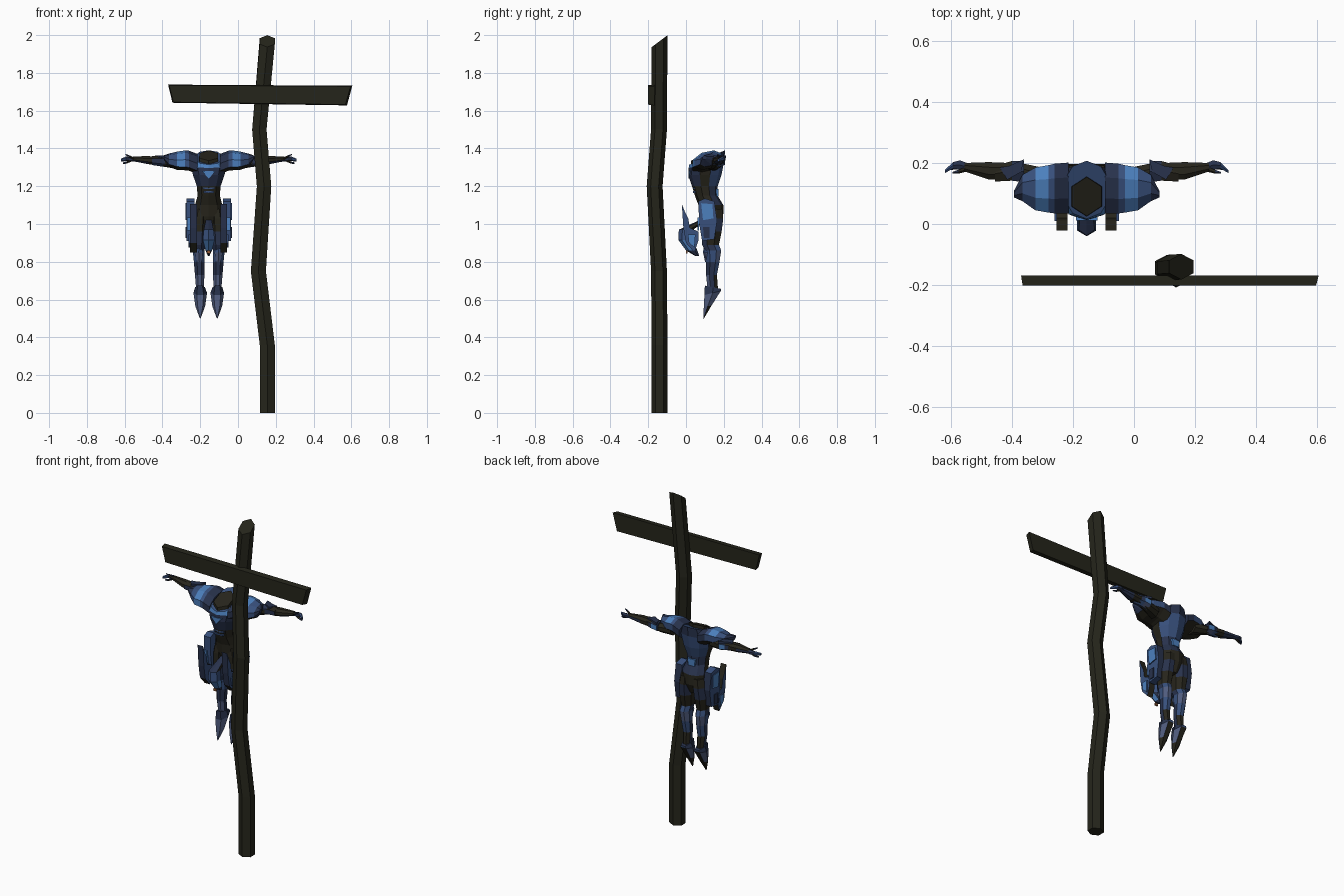
import bpy, bmesh, math

if "Cube" in bpy.data.objects:
    bpy.data.objects.remove(bpy.data.objects["Cube"])

CX = -0.155  # centre line of the figure


def srgb(r, g, b):
    return tuple(((c / 255 + 0.055) / 1.055) ** 2.4 for c in (r, g, b)) + (1,)


COLOURS = {
    "wood": srgb(37, 37, 27),
    "suit": srgb(39, 37, 28),
    "navy": srgb(40, 50, 76),
    "steel_blue": srgb(56, 80, 124),
    "light_blue": srgb(76, 128, 190),
    "boot_grey": srgb(80, 92, 126),
    "copper": srgb(150, 92, 55),
}
NAMES = list(COLOURS)
MATS = []
for key, col in COLOURS.items():
    m = bpy.data.materials.new(key)
    m.diffuse_color = col
    m.use_nodes = True
    m.node_tree.nodes["Principled BSDF"].inputs["Base Color"].default_value = m.diffuse_color
    MATS.append(m)


def paint(front, side, back=None, top=None, under=None):
    """Colours for a band of faces by the direction they face."""
    return {"f": front, "s": side, "b": back or front, "t": top or front, "u": under or side}


def pick(c, n):
    if isinstance(c, str):
        return c
    if abs(n.z) > 0.6:
        return c["t" if n.z > 0 else "u"]
    if abs(n.y) > 0.5:
        return c["b" if n.y > 0 else "f"]
    return c["s"]


def finish(name, bm):
    me = bpy.data.meshes.new(name)
    bm.to_mesh(me)
    bm.free()
    for m in MATS:
        me.materials.append(m)
    ob = bpy.data.objects.new(name, me)
    bpy.context.collection.objects.link(ob)
    return ob


def loft(name, rings, cols, n=8, axis="z", side=1, cx=CX, phase=0.5):
    """Rings are (x, y, z, radius_a, radius_b[, shear])."""
    bm = bmesh.new()
    loops = []
    for x, y, z, a, b, *sh in rings:
        k = sh[0] if sh else 0
        loop = []
        for i in range(n):
            t = 2 * math.pi * (i + phase) / n
            u, v = a * math.cos(t), b * math.sin(t)
            p = (x + u, y + v, z + k * v) if axis == "z" else (x, y + u, z + v + k * u)
            loop.append(bm.verts.new((cx + side * p[0], p[1], p[2])))
        loops.append(loop)
    owner = {}
    for s in range(len(loops) - 1):
        for i in range(n):
            j = (i + 1) % n
            f = bm.faces.new((loops[s][i], loops[s][j], loops[s + 1][j], loops[s + 1][i]))
            owner[f] = cols[s]
    owner[bm.faces.new(loops[0])] = cols[0]
    owner[bm.faces.new(loops[-1])] = cols[-1]
    bmesh.ops.recalc_face_normals(bm, faces=bm.faces)
    for f, c in owner.items():
        f.material_index = NAMES.index(pick(c, f.normal))
    return finish(name, bm)


def prism(name, pts_a, pts_b, col, edge_col=None):
    """Solid between two matching outlines."""
    bm = bmesh.new()
    A = [bm.verts.new(p) for p in pts_a]
    B = [bm.verts.new(p) for p in pts_b]
    caps = [bm.faces.new(A), bm.faces.new(B)]
    for i in range(len(A)):
        j = (i + 1) % len(A)
        bm.faces.new((A[i], A[j], B[j], B[i]))
    bmesh.ops.recalc_face_normals(bm, faces=bm.faces)
    for f in bm.faces:
        f.material_index = NAMES.index(pick(col if f in caps else edge_col or col, f.normal))
    return finish(name, bm)


def front_plate(name, outline, y0, y1, col):
    return prism(name, [(CX + d, y0, z) for d, z in outline],
                 [(CX + d, y1, z) for d, z in outline], col)


def side_plate(name, s, outline, d0, d1, col, edge_col=None):
    return prism(name, [(CX + s * d0, y, z) for y, z in outline],
                 [(CX + s * d1, y, z) for y, z in outline], col, edge_col)


# Crooked post with a slanted, pointed top
loft("post", [(.155, -.14, 0, .046, .042), (.155, -.14, .36, .046, .042),
              (.108, -.143, .75, .046, .042), (.138, -.166, 1.2, .044, .042),
              (.113, -.143, 1.5, .044, .042), (.155, -.14, 1.968, .046, .042, .75)],
     ["wood"] * 5, n=6, cx=0)

# Crooked plank across the front
plank = [(-.37, 1.738), (.605, 1.732), (.577, 1.628), (-.347, 1.642)]
prism("cross_plank", [(x * .985, -.202, 1.687 + (z - 1.687) * .93) for x, z in plank],
      [(x, -.168, z) for x, z in plank], "wood")

# Torso: hips, waist, chest and collar
loft("torso", [(0, .13, .98, .03, .04), (0, .135, 1.04, .078, .062),
               (0, .132, 1.10, .076, .066), (0, .107, 1.15, .062, .06),
               (0, .10, 1.20, .066, .068), (0, .10, 1.26, .088, .088),
               (0, .108, 1.315, .10, .094, .2), (0, .112, 1.352, .078, .095, .4)],
     ["suit", "suit", paint("suit", "suit", "navy"), paint("suit", "suit", "navy"),
      paint("navy", "suit", "steel_blue"), paint("navy", "suit", "steel_blue"),
      paint("light_blue", "navy", "navy", "steel_blue")], n=10)
loft("neck", [(0, .09, 1.325, .06, .066, .45), (0, .09, 1.362, .056, .064, .42)],
     ["suit"], n=6)

# Chest point, belly bands and lower back plate
front_plate("chest_point", [(-.035, 1.28), (.035, 1.28), (0, 1.24)], .012, .05, "light_blue")
for i, z in enumerate((1.165, 1.185)):
    w = .028 + .006 * i
    front_plate("belly_band_%d" % (i + 1), [(-w, z), (w, z), (w, z + .009), (-w, z + .009)],
                .036, .06, "steel_blue")
front_plate("lower_back_plate", [(-.02, 1.145), (.02, 1.145), (.026, 1.185), (-.026, 1.185)],
            .15, .172, "light_blue")

# Loin plate hanging forward between the legs, with a small stud
loft("loin_plate", [(0, .09, 1.02, .018, .02), (0, .0, .97, .03, .038),
                    (0, -.003, .915, .036, .037), (0, .03, .86, .02, .03),
                    (0, .06, .83, .004, .01)],
     [paint("navy", "suit", "suit", "navy"), "steel_blue",
      paint("light_blue", "light_blue", "navy"), "navy"], n=6)
front_plate("loin_stud", [(-.01, .845), (.01, .845), (.007, .86), (-.007, .86)],
            -.001, .008, "copper")

BLADE = [(-.022, 1.105), (-.004, 1.06), (.012, 1.03), (.02, .98), (.065, .96),
         (.065, .91), (.045, .85), (.0, .90), (-.014, .98)]
THIGH = [(.065, 1.12), (.10, 1.135), (.15, 1.12), (.165, 1.02), (.15, .92), (.085, .91), (.07, 1.0)]
PANEL = [(.08, 1.11), (.14, 1.105), (.145, 1.03), (.09, 1.02)]
LOWER = [(.09, .985), (.125, .985), (.125, .925), (.095, .925)]
GUARD = [(.01, .945), (.05, .945), (.045, .875), (.015, .90)]

for tag, s in (("left", -1), ("right", 1)):
    # Armoured leg
    loft(tag + "_leg", [(.042, .138, 1.08, .035, .058), (.046, .138, 1.03, .042, .064),
                        (.05, .135, .96, .042, .058), (.05, .13, .89, .033, .048),
                        (.053, .143, .86, .034, .047), (.05, .142, .80, .031, .038),
                        (.048, .135, .73, .027, .031), (.046, .142, .65, .022, .03)],
         ["suit", paint("suit", "suit", "navy"), paint("navy", "suit", "suit"),
          paint("navy", "navy", "steel_blue"), paint("steel_blue", "steel_blue", "boot_grey"),
          paint("navy", "navy", "steel_blue"), paint("boot_grey", "navy", "suit")], side=s)
    # Knee plate
    loft(tag + "_knee_plate", [(.052, .11, .885, .012, .015), (.053, .108, .85, .026, .018),
                               (.05, .115, .80, .012, .014)],
         ["steel_blue", "boot_grey"], n=6, side=s)
    # Pointed boot with raised heel spur, dark sole
    loft(tag + "_boot", [(.046, .143, .665, .026, .05, -.2), (.045, .141, .635, .036, .05, .25),
                         (.045, .115, .565, .026, .024, .2), (.045, .093, .5, .002, .002)],
         [paint("navy", "navy", "steel_blue"), paint("boot_grey", "boot_grey", "suit"),
          paint("boot_grey", "boot_grey", "suit")], n=6, side=s, phase=0)
    # Outer thigh plate with bright panels
    side_plate(tag + "_thigh_plate", s, THIGH, .075, .118, "steel_blue",
               paint("steel_blue", "steel_blue", "navy"))
    side_plate(tag + "_thigh_panel", s, PANEL, .118, .124, "light_blue", "steel_blue")
    side_plate(tag + "_thigh_lower_panel", s, LOWER, .118, .123, "navy")
    patch = [(s * .09, .965), (s * .114, .965), (s * .114, 1.035), (s * .097, 1.035)]
    front_plate(tag + "_thigh_patch", patch, .06, .069, "light_blue")
    # Blade in front of the hip, sweeping up into a spike
    side_plate(tag + "_hip_blade", s, BLADE, .062, .098, "steel_blue",
               paint("navy", "navy", "suit", "suit", "suit"))
    side_plate(tag + "_blade_guard", s, GUARD, .098, .106, "light_blue", "steel_blue")
    # Shoulder pad, dark underneath
    band = paint("steel_blue", "navy", "steel_blue", "steel_blue", "suit")
    dark = paint("navy", "navy", "navy", "navy", "suit")
    bright = paint("light_blue", "steel_blue", "steel_blue", "light_blue", "suit")
    loft(tag + "_shoulder_pad", [(.06, .118, 1.318, .09, .05, .2), (.105, .116, 1.335, .088, .05, .2),
                                 (.125, .115, 1.337, .084, .05, .2), (.168, .115, 1.335, .076, .046, .2),
                                 (.21, .118, 1.338, .047, .034, .2), (.238, .098, 1.352, .012, .012)],
         [dark, band, bright, band, dark], axis="x", side=s)
    # Outstretched arm
    skin = paint("suit", "suit", "navy", "suit", "navy")
    loft(tag + "_arm", [(.13, .14, 1.32, .045, .036), (.20, .165, 1.322, .034, .028),
                        (.25, .172, 1.333, .03, .024), (.32, .174, 1.338, .031, .023),
                        (.40, .186, 1.345, .015, .014)],
         ["suit", "suit", "suit", skin], axis="x", side=s)
    # Elbow cuff with a rear fin
    loft(tag + "_elbow_cuff", [(.205, .172, 1.328, .04, .03), (.245, .174, 1.333, .037, .029),
                               (.30, .165, 1.336, .03, .024)],
         [paint("navy", "navy", "light_blue", "navy", "boot_grey"),
          paint("navy", "suit", "navy", "suit", "steel_blue")], n=6, axis="x", side=s)
    fin = [(.255, .19), (.205, .212), (.215, .17), (.26, .145), (.285, .185)]
    prism(tag + "_elbow_fin", [(CX + s * d, y, 1.350) for d, y in fin],
          [(CX + s * d, y, 1.362) for d, y in fin], "navy")
    # Hand: palm with bent fingers, thumb and lower fingers
    loft(tag + "_hand", [(.385, .185, 1.344, .014, .013), (.415, .193, 1.343, .018, .012),
                         (.438, .192, 1.345, .012, .012), (.464, .172, 1.338, .006, .008)],
         ["navy", "navy", "steel_blue"], n=6, axis="x", side=s)
    loft(tag + "_thumb", [(.395, .18, 1.345, .009, .008), (.42, .172, 1.358, .007, .006),
                          (.44, .168, 1.368, .003, .003)],
         ["suit", "navy"], n=5, axis="x", side=s)
    loft(tag + "_fingers", [(.41, .188, 1.338, .01, .008), (.435, .185, 1.325, .007, .006),
                            (.455, .18, 1.322, .004, .004)],
         ["suit", "navy"], n=5, axis="x", side=s)
